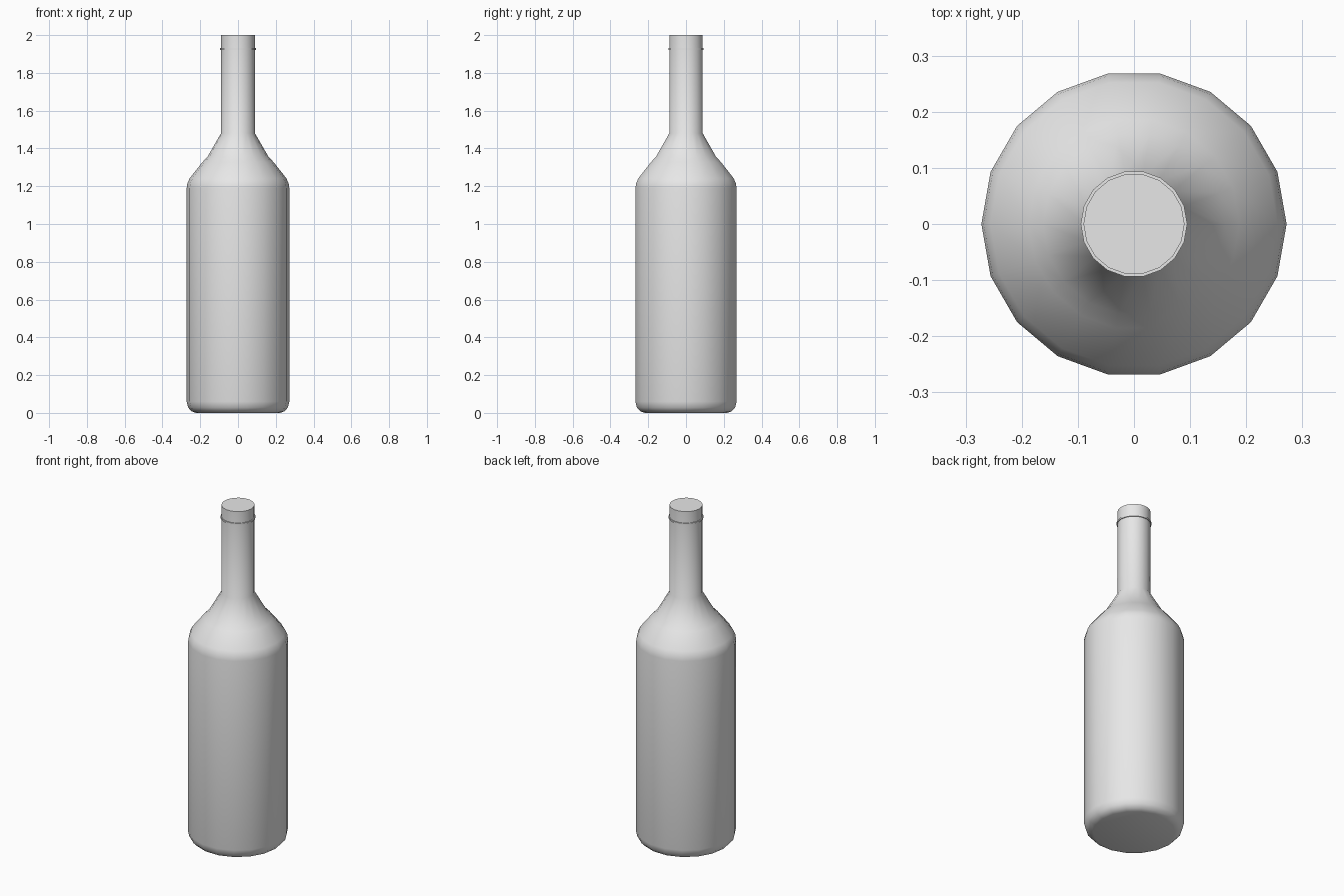
import bpy
import bmesh
from math import cos, sin, tau, radians

SIDES = 18

cube = bpy.data.objects.get("Cube")
if cube:
    bpy.data.objects.remove(cube, do_unlink=True)

grey = bpy.data.materials.new("light_grey")
grey.use_nodes = True
grey.diffuse_color = (0.8, 0.8, 0.8, 1)
grey.node_tree.nodes["Principled BSDF"].inputs["Base Color"].default_value = (0.8, 0.8, 0.8, 1)


def lathe(name, profile, closed=False):
    """Turn a (radius, height) profile around z; cap the ends or close the loop."""
    bm = bmesh.new()
    rings = [[bm.verts.new((r * cos(tau * i / SIDES), r * sin(tau * i / SIDES), z))
              for i in range(SIDES)] for r, z in profile]
    pairs = list(zip(rings, rings[1:]))
    if closed:
        pairs.append((rings[-1], rings[0]))
    else:
        bm.faces.new(rings[0][::-1])
        bm.faces.new(rings[-1])
    for low, high in pairs:
        for i in range(SIDES):
            j = (i + 1) % SIDES
            bm.faces.new((low[i], low[j], high[j], high[i]))
    bmesh.ops.recalc_face_normals(bm, faces=bm.faces)
    mesh = bpy.data.meshes.new(name)
    bm.to_mesh(mesh)
    bm.free()
    mesh.materials.append(grey)
    obj = bpy.data.objects.new(name, mesh)
    bpy.context.collection.objects.link(obj)
    bpy.ops.object.select_all(action="DESELECT")
    obj.select_set(True)
    bpy.context.view_layer.objects.active = obj
    bpy.ops.object.shade_smooth_by_angle(angle=radians(45))
    return obj


# Body, shoulder and neck in one turned shape
lathe("bottle", [
    (0.222, 0), (0.245, 0.008), (0.264, 0.028), (0.272, 0.06),  # rounded base
    (0.272, 1.19), (0.268, 1.215), (0.256, 1.242),              # straight wall
    (0.188, 1.328), (0.162, 1.355),                             # shoulder
    (0.09, 1.48), (0.09, 2),                                    # neck
])

# Thin raised band below the mouth
lathe("neck_ring", [(0.088, 1.922), (0.095, 1.922), (0.095, 1.932), (0.088, 1.932)], closed=True)
